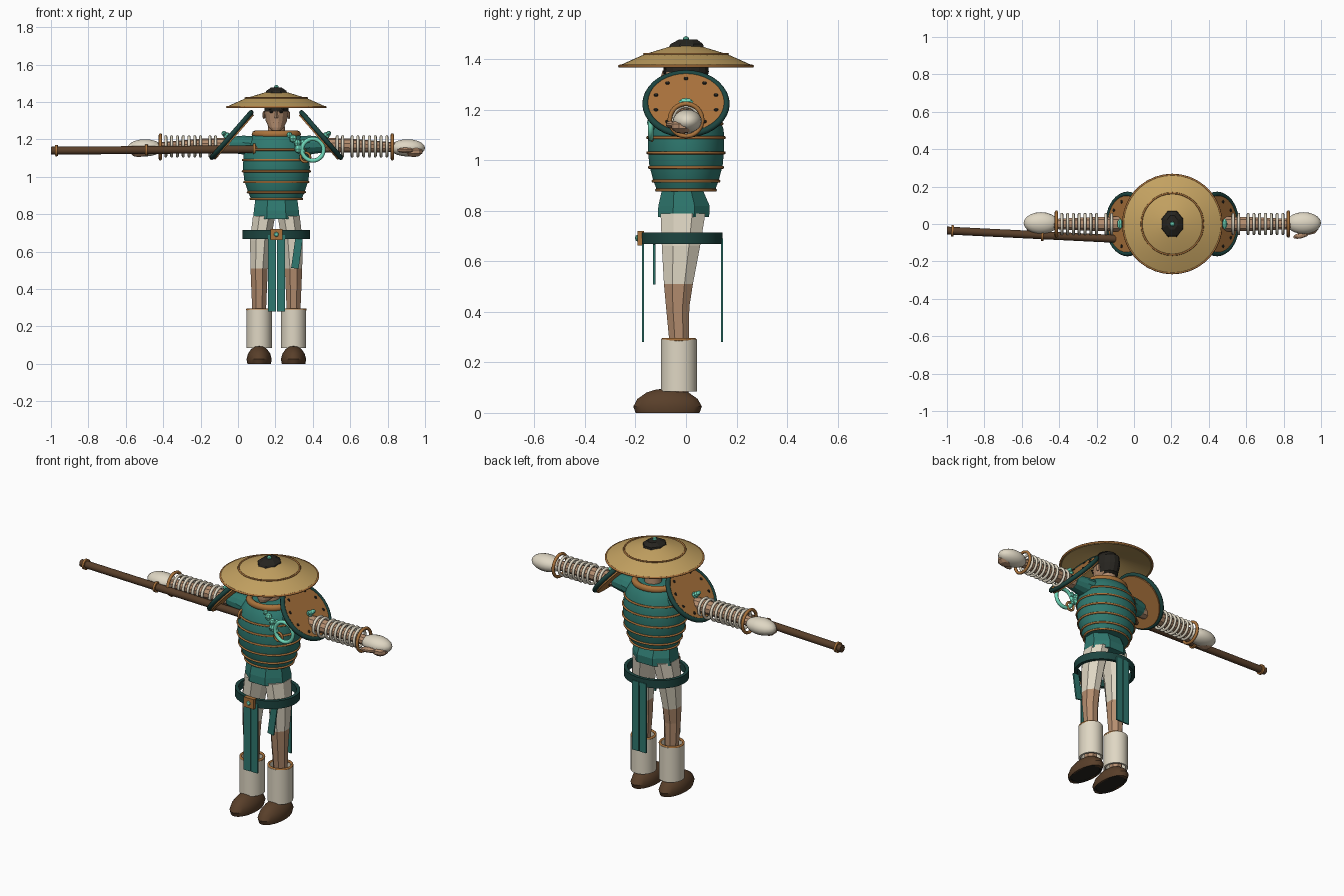
import bpy, bmesh, math
from math import cos, sin, pi, radians
from mathutils import Matrix, Vector

cube = bpy.data.objects.get("Cube")
if cube:
    bpy.data.objects.remove(cube)

CX = 0.205  # body centre line


def material(name, *rgb):
    m = bpy.data.materials.new(name)
    m.use_nodes = True
    m.diffuse_color = (*rgb, 1)
    node = next(n for n in m.node_tree.nodes if n.type == 'BSDF_PRINCIPLED')
    node.inputs["Base Color"].default_value = (*rgb, 1)
    return m


TEAL = material("teal cloth", .028, .19, .16)
DARK = material("dark green", .012, .06, .052)
STRAW = material("straw", .55, .36, .12)
BRONZE = material("bronze", .40, .17, .045)
WHITE = material("off white", .74, .68, .55)
SKIN = material("skin", .46, .27, .16)
BROWN = material("dark brown", .10, .05, .023)
MINT = material("mint jade", .16, .70, .50)
BLACK = material("near black", .02, .018, .014)


def finish(name, bm, mats, smooth=True):
    bmesh.ops.recalc_face_normals(bm, faces=bm.faces)
    me = bpy.data.meshes.new(name)
    bm.to_mesh(me)
    bm.free()
    for m in mats if isinstance(mats, list) else [mats]:
        me.materials.append(m)
    if smooth:
        me.shade_smooth()
        me.set_sharp_from_angle(angle=radians(35))
    ob = bpy.data.objects.new(name, me)
    bpy.context.collection.objects.link(ob)
    return ob


def loft(name, mats, rings, n=32, axis='z', caps=True, smooth=True, rule=None):
    """Skin elliptical rings (t, centre a, centre b, radius a, radius b)."""
    bm = bmesh.new()
    loops = []
    for t, ca, cb, ra, rb in rings:
        loop = []
        for i in range(n):
            ang = 2 * pi * (i + .5) / n
            a, b = ca + ra * cos(ang), cb + rb * sin(ang)
            loop.append(bm.verts.new((a, b, t) if axis == 'z' else (t, a, b)))
        loops.append(loop)
    for lo, hi in zip(loops, loops[1:]):
        for i in range(n):
            j = (i + 1) % n
            bm.faces.new((lo[i], lo[j], hi[j], hi[i]))
    if caps:
        bm.faces.new(loops[0])
        bm.faces.new(loops[-1])
    if rule:
        for f in bm.faces:
            f.material_index = rule(f.calc_center_median())
    return finish(name, bm, mats, smooth)


def tube(name, mat, x, y, z0, z1, rx, ry, wall):
    prof = [(z0, 0), (z1, 0), (z1, wall), (z0, wall), (z0, 0)]
    return loft(name, mat, [(z, x, y, rx - w, ry - w) for z, w in prof], 32, caps=False)


def ring(name, mat, loc, R, r, rot=(0, 0, 0), sy=1):
    bpy.ops.mesh.primitive_torus_add(major_segments=36, minor_segments=8, location=loc,
                                     rotation=rot, major_radius=R, minor_radius=r)
    ob = bpy.context.object
    ob.name = name
    ob.scale.y = sy
    ob.data.materials.append(mat)
    ob.data.shade_smooth()
    return ob


def ball(name, mat, matrix, size, seg=20, smooth=True):
    bm = bmesh.new()
    bmesh.ops.create_uvsphere(bm, u_segments=seg, v_segments=max(4, seg // 2), radius=1,
                              matrix=matrix @ Matrix.Diagonal((*size, 1)))
    return finish(name, bm, mat, smooth)


def box(name, mat, loc, size, rot=0):
    bm = bmesh.new()
    m = Matrix.Translation(loc) @ Matrix.Rotation(rot, 4, 'Y') @ Matrix.Diagonal((*size, 1))
    bmesh.ops.create_cube(bm, size=1, matrix=m)
    return finish(name, bm, mat, False)


def rod(name, mat, p, q, r):
    p, q = Vector(p), Vector(q)
    bm = bmesh.new()
    m = Matrix.Translation((p + q) / 2) @ (q - p).to_track_quat('Z', 'Y').to_matrix().to_4x4()
    bmesh.ops.create_cone(bm, cap_ends=True, segments=20, radius1=r, radius2=r,
                          depth=(q - p).length, matrix=m)
    return finish(name, bm, mat)


at = lambda x, y, z: Matrix.Translation((x, y, z))

# Armoured torso with bronze bands
body = [(.88, .135, .115), (.92, .152, .13), (.98, .172, .146), (1.05, .18, .152),
        (1.12, .175, .15), (1.18, .16, .13), (1.22, .13, .105), (1.24, .09, .08)]
loft("torso", TEAL, [(z, CX, 0, a, b) for z, a, b in body])
for z in (.882, .918, .972, 1.03, 1.09, 1.145):
    lo, hi = next((p, q) for p, q in zip(body, body[1:]) if p[0] <= z <= q[0])
    k = (z - lo[0]) / (hi[0] - lo[0])
    rx, ry = (lo[i] + k * (hi[i] - lo[i]) for i in (1, 2))
    ring("torso_band", BRONZE, (CX, 0, z), rx + .002, .006, sy=ry / rx)
ring("collar", BRONZE, (CX, 0, 1.228), .112, .02, sy=.85)
loft("hips", TEAL, [(.775, CX, -.01, .135, .11), (.82, CX, -.008, .13, .11),
                    (.89, CX, -.015, .12, .085)], 8, smooth=False)

# Head, neck and face
loft("neck", SKIN, [(1.2, CX, .015, .05, .05), (1.3, CX, .015, .045, .045)], 12)
loft("head", [SKIN, BLACK],
     [(1.245, CX, -.055, .022, .025), (1.265, CX, -.035, .042, .05), (1.3, CX, -.005, .058, .082),
      (1.35, CX, 0, .066, .092), (1.4, CX, 0, .064, .09), (1.43, CX, 0, .045, .06)],
     16, smooth=False, rule=lambda c: int(c.z > 1.37 or (c.y > .025 and c.z > 1.28)))
loft("nose", SKIN, [(1.315, CX, -.088, .011, .017), (1.355, CX, -.085, .005, .008)], 6, smooth=False)
box("mouth", BROWN, (CX, -.074, 1.291), (.03, .02, .005))
for s in (-1, 1):
    ball("eye", BLACK, at(CX + s * .026, -.084, 1.347), (.011, .006, .006), 10)
    box("eyebrow", BLACK, (CX + s * .026, -.085, 1.362), (.028, .01, .006), s * .15)
    ball("ear", SKIN, at(CX + s * .067, .005, 1.33), (.008, .015, .022), 10)

# Wide hat with a tied topknot
loft("hat", STRAW, [(1.367, CX, 0, .255, .255), (1.375, CX, 0, .266, .266), (1.42, CX, 0, .165, .165),
                    (1.458, CX, 0, .04, .04), (1.464, CX, 0, .005, .005),
                    (1.45, CX, 0, .005, .005), (1.367, CX, 0, .255, .255)], 48, caps=False)
ring("hat_rim", BRONZE, (CX, 0, 1.373), .263, .006)
ring("hat_ridge", BRONZE, (CX, 0, 1.421), .165, .005)
loft("topknot", BLACK, [(1.435, CX, -.002, .068, .08), (1.46, CX, .003, .058, .07),
                        (1.478, CX, .008, .03, .04)], 8, smooth=False)
ball("topknot_gem", MINT, at(CX, 0, 1.48), (.013, .013, .012), 8, False)

# Arms, shoulder shields and legs on both sides
for s in (-1, 1):
    X = lambda off: CX + s * off
    loft("sleeve", TEAL, [(X(.1), 0, 1.16, .08, .06), (X(.18), 0, 1.17, .062, .052),
                          (X(.25), 0, 1.172, .048, .043)], 12, 'x', smooth=False)
    loft("arm", SKIN, [(X(.2), 0, 1.17, .042, .04), (X(.4), 0, 1.167, .04, .037),
                       (X(.64), 0, 1.158, .028, .026)], 10, 'x', smooth=False)
    for off in [.325, .355] + [.405 + .031 * i for i in range(7)]:
        ring("forearm_coil", WHITE, (X(off), 0, 1.163), .052, .008, (0, pi / 2, 0))
    ring("wrist_band", BRONZE, (X(.62), 0, 1.16), .064, .009, (0, pi / 2, 0))
    ball("hand", WHITE, at(X(.702), .005, 1.155), (.093, .058, .046))
    tilt = Matrix.Rotation(s * radians(15), 4, 'Z')
    ball("thumb", SKIN, at(X(.69), -.06, 1.142) @ tilt, (.048, .017, .015), 10, False)
    ball("fingertips", SKIN, at(X(.735), -.015, 1.135), (.05, .045, .03), 10, False)

    # Tilted round shield
    M = at(X(.235), 0, 1.22) @ Matrix.Rotation(s * radians(49), 4, 'Y')
    bm = bmesh.new()
    bmesh.ops.create_cone(bm, cap_ends=True, segments=40, radius1=.158, radius2=.158,
                          depth=.03, matrix=M)
    finish("shoulder_shield", bm, BRONZE)
    rim = ring("shield_rim", DARK, (0, 0, 0), .16, .013)
    rim.matrix_world = M @ at(0, 0, .006)
    for i in range(10):
        a = 2 * pi * i / 10
        ball("shield_rivet", BLACK, M @ at(.125 * cos(a), .125 * sin(a), .015), (.009, .009, .005), 8)
    ball("shield_gem", MINT, M @ at(s * .02, 0, .042), (.014, .03, .014), 8, False)
    ball("shield_gem_mount", MINT, M @ at(s * .02, 0, .022), (.02, .018, .02), 8, False)

    # Leg: shorts above, bare shin, greave and shoe
    lx = X(.092)
    loft("leg", [SKIN, WHITE],
         [(.08, lx, -.028, .035, .04), (.29, lx, -.028, .04, .042), (.42, lx, -.033, .046, .05),
          (.51, lx, -.03, .05, .062), (.66, X(.085), -.02, .06, .082), (.79, X(.066), -.012, .064, .096)],
         8, smooth=False, rule=lambda c: int(c.z > .5))
    tube("greave", WHITE, lx, -.028, .085, .29, .068, .072, .012)
    ring("greave_band", BRONZE, (lx, -.028, .29), .063, .007)
    loft("shoe", [BROWN, BLACK],
         [(z, lx, -.073, .068 * k, .137 * k) for z, k in
          ((.004, .78), (0, .8), (0, .93), (.025, 1), (.055, .88), (.08, .62), (.092, .35), (.097, .05))],
         24, rule=lambda c: int(c.z < .005 and abs(c.x - lx) < .052 and abs(c.y + .073) < .11))

# Belt, buckle and hanging sashes
tube("belt", DARK, CX, -.016, .668, .715, .182, .162, .02)
box("buckle", BRONZE, (CX, -.18, .692), (.065, .026, .058))
ball("buckle_gem", MINT, at(CX, -.194, .692), (.013, .008, .013), 8, False)
for s in (-1, 1):
    for y in (-.17, .143):
        box("sash_strip", TEAL, (CX + s * .024, y, .485), (.043, .009, .41))
box("side_sash", TEAL, (.315, -.126, .59), (.04, .009, .16), radians(8))

# Jade chest charm
ring("charm_ring", MINT, (.4, -.14, 1.145), .058, .011, (pi / 2, 0, 0))
for x, z, r in ((.275, 1.225, .016), (.295, 1.205, .022), (.318, 1.182, .02), (.325, 1.15, .025),
                (.345, 1.135, .018), (.35, 1.185, .018)):
    ball("charm_bead", MINT, at(x, -.135, z), (r, r * .8, r), 8, False)
ring("charm_clasp", BRONZE, (.36, -.135, 1.105), .025, .007, (pi / 2, 0, 0))

# Long staff held in the right hand
A, B = Vector((-1, -.035, 1.14)), Vector((.11, -.09, 1.148))
rod("staff", BROWN, A, B, .021)
for k in (.027, .46, .98):
    rod("staff_band", BRONZE, A.lerp(B, k - .006), A.lerp(B, k + .006), .03)
